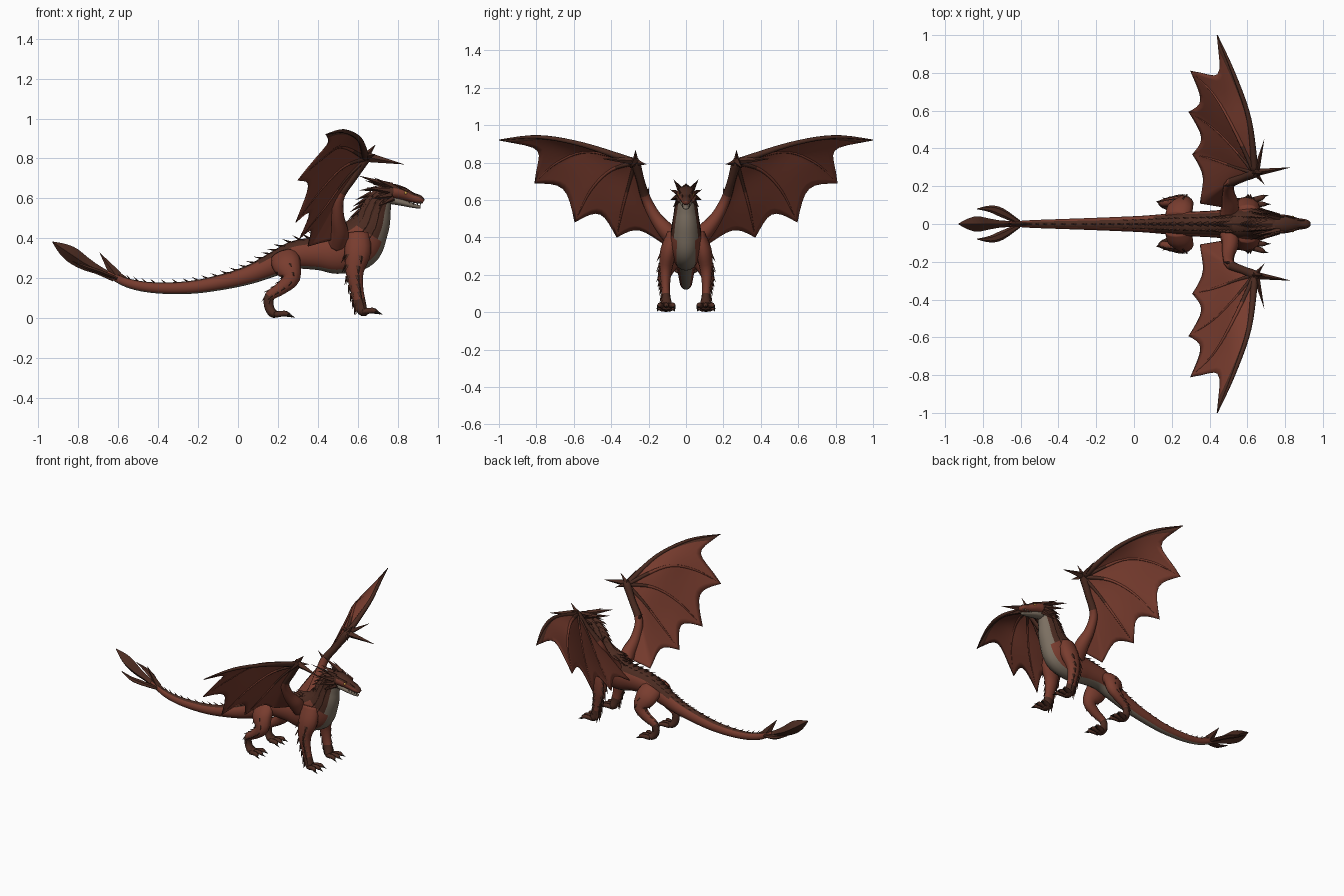
import bpy, bmesh, math
from mathutils import Vector

cube = bpy.data.objects.get("Cube")
if cube:
    bpy.data.objects.remove(cube)

RED, DARK, BELLY, CLAW, EYE = range(5)


def material(name, rgb):
    mat = bpy.data.materials.new(name)
    mat.use_nodes = True
    mat.diffuse_color = (*rgb, 1)
    mat.node_tree.nodes["Principled BSDF"].inputs["Base Color"].default_value = (*rgb, 1)
    return mat


MATS = [material("red_scales", (.19, .046, .028)), material("dark_scales", (.07, .024, .015)),
        material("belly_plates", (.2, .16, .12)), material("claw_black", (.02, .014, .01)),
        material("eye_amber", (.6, .35, .06))]


def finish(name, bm, mirror=False, smooth=True):
    """Turn a bmesh into an object, optionally mirrored across the body."""
    bmesh.ops.recalc_face_normals(bm, faces=bm.faces)
    for face in bm.faces:
        face.smooth = smooth
    mesh = bpy.data.meshes.new(name)
    bm.to_mesh(mesh)
    bm.free()
    for mat in MATS:
        mesh.materials.append(mat)
    obj = bpy.data.objects.new(name, mesh)
    bpy.context.collection.objects.link(obj)
    if mirror:
        mod = obj.modifiers.new("mirror", "MIRROR")
        mod.use_axis = (False, True, False)
        mod.use_mirror_merge = False
    return obj


def resample(pts, n):
    """Catmull-Rom through tuples of any length, n steps per span."""
    pts = [Vector(p) for p in pts]
    out = []
    for i in range(len(pts) - 1):
        a, b, c, d = pts[max(i - 1, 0)], pts[i], pts[i + 1], pts[min(i + 2, len(pts) - 1)]
        for k in range(n):
            t = k / n
            out.append(b + (c - a) * (t / 2) + (a * 2 - b * 5 + c * 4 - d) * (t * t / 2)
                       + (b * 3 - a - c * 3 + d) * (t ** 3 / 2))
    return out + [pts[-1]]


def frames(stations, n, ref="Y"):
    """Centre, tangent, side, up and two radii along a path."""
    pts = resample(stations, n)
    axis = Vector((0, 1, 0)) if ref == "Y" else Vector((1, 0, 0))
    out = []
    for i, p in enumerate(pts):
        t = (pts[min(i + 1, len(pts) - 1)] - pts[max(i - 1, 0)]).to_3d().normalized()
        side = (axis - t * axis.dot(t)).normalized()
        out.append((p.to_3d(), t, side, t.cross(side), p[3], p[-1]))
    return out


def skin(bm, path, seg, pick):
    """Loft rings over a path; pick(centre, sine of ring angle) gives the colour."""
    rings = []
    for c, t, side, up, ra, rb in path:
        angles = [math.tau * j / seg for j in range(seg)]
        rings.append([bm.verts.new(c + side * ra * math.cos(a) + up * rb * math.sin(a)) for a in angles])
    for i in range(len(rings) - 1):
        for j in range(seg):
            k = (j + 1) % seg
            face = bm.faces.new((rings[i][j], rings[i][k], rings[i + 1][k], rings[i + 1][j]))
            face.material_index = pick(path[i][0], math.sin(math.tau * (j + .5) / seg))
    for ring, c in ((rings[0], path[0][0]), (rings[-1], path[-1][0])):
        bm.faces.new(ring).material_index = pick(c, 0)


def spike(bm, base, tip, side, width, thick, mat=DARK):
    """Four sided blade from base to tip."""
    base, tip = Vector(base), Vector(tip)
    axis = (tip - base).normalized()
    side = Vector(side)
    side = (side - axis * side.dot(axis)).normalized()
    other = axis.cross(side)
    ring = [bm.verts.new(base + v) for v in (side * width, other * thick, side * -width, other * -thick)]
    apex = bm.verts.new(tip)
    faces = [bm.faces.new((ring[i], ring[(i + 1) % 4], apex)) for i in range(4)] + [bm.faces.new(ring)]
    for face in faces:
        face.material_index = mat


def scale_on(bm, frame, angle, length, way=-1, lift=.6):
    """Pointed scale rooted on a lofted surface, swept along the path."""
    c, t, side, up, ra, rb = frame
    a = math.radians(angle)
    out = side * math.cos(a) + up * math.sin(a)
    base = c + side * ra * .93 * math.cos(a) + up * rb * .93 * math.sin(a)
    spike(bm, base, base + (t * way + out * lift).normalized() * length, t.cross(out), length * .28, length * .14)


# Body, tail and neck
def body_colour(c, s):
    if s < -.8:
        return BELLY
    if c.x > .6 and c.z > .42:
        return DARK if s > -.6 else BELLY
    return DARK if s > (.5 if c.x > .1 else .85) else RED


body = frames([(-.66, 0, .225, .012, .014), (-.55, 0, .175, .02, .023), (-.42, 0, .152, .025, .027),
               (-.25, 0, .153, .031, .032), (-.1, 0, .176, .037, .038), (.05, 0, .215, .044, .047),
               (.18, 0, .27, .055, .06), (.28, 0, .315, .064, .07), (.4, 0, .325, .07, .085),
               (.5, 0, .33, .078, .11), (.6, 0, .375, .086, .13), (.665, 0, .46, .076, .095),
               (.695, 0, .55, .06, .074), (.73, 0, .615, .048, .052), (.78, 0, .635, .04, .036)], 6)
bm = bmesh.new()
skin(bm, body, 20, body_colour)
finish("body", bm)

# Spine crest and neck scales
bm = bmesh.new()
last = len(body) - 1
for i in range(6, last - 2, 2):
    u = i / last
    size = .03 + .075 * u ** 2
    scale_on(bm, body[i], 90, size, lift=.75)
    if u > .3:
        for off in (28, -28):
            scale_on(bm, body[i + 1], 90 + off, size * .75, lift=.45)
    if u > .7:
        for off in (52, 78, 104):
            for sign in (1, -1):
                scale_on(bm, body[i + (off == 78)], 90 + sign * off, size * .62, lift=.3)
finish("spine_and_neck_scales", bm, smooth=False)

# Head and lower jaw
bm = bmesh.new()
skull = frames([(.71, 0, .625, .035, .036), (.765, 0, .635, .05, .04), (.82, 0, .626, .046, .035),
                (.87, 0, .606, .031, .026), (.91, 0, .594, .025, .022), (.93, 0, .584, .014, .012)], 4)
skin(bm, skull, 14, lambda c, s: DARK if s > .6 or c.x < .77 else RED)
finish("head", bm)
bm = bmesh.new()
jaw = frames([(.76, 0, .595, .034, .024), (.82, 0, .58, .03, .018), (.88, 0, .563, .02, .012),
              (.915, 0, .556, .012, .008)], 3)
skin(bm, jaw, 10, lambda c, s: BELLY)
finish("lower_jaw", bm)

# Horns, brow spikes, cheek spikes and teeth
bm = bmesh.new()
for base, tip, w in (((.77, .03, .66), (.6, .07, .715), .02), ((.79, .035, .65), (.68, .065, .705), .016),
                     ((.76, .045, .635), (.64, .085, .655), .018), ((.77, .045, .615), (.67, .085, .6), .018),
                     ((.78, .04, .6), (.7, .07, .56), .015), ((.85, .03, .635), (.79, .045, .665), .012),
                     ((.9, .016, .61), (.86, .02, .635), .009)):
    spike(bm, base, tip, (0, .4, 1), w, w * .6)
for x in (.86, .88, .9, .915):
    spike(bm, (x, .018, .582), (x, .018, .56), (1, 0, 0), .004, .004, BELLY)
finish("horns_and_teeth", bm, True, False)
bm = bmesh.new()
bmesh.ops.create_uvsphere(bm, u_segments=10, v_segments=6, radius=.008)
for f in bm.faces:
    f.material_index = EYE
bmesh.ops.translate(bm, verts=bm.verts, vec=(.84, .036, .627))
finish("eyes", bm, True)

# Legs, each with toes, claws and edge scales
LEGS = {
    "front": ([(.6, .06, .42, .04, .06), (.6, .092, .33, .045, .066), (.585, .108, .235, .035, .046),
               (.595, .11, .15, .025, .033), (.61, .107, .08, .024, .03), (.625, .105, .035, .034, .026),
               (.65, .105, .03, .032, .014)], (.64, .105, .032)),
    "hind": ([(.23, .035, .31, .04, .07), (.245, .085, .265, .046, .072), (.265, .115, .2, .036, .046),
              (.215, .118, .148, .027, .032), (.16, .112, .11, .021, .026), (.155, .108, .06, .022, .024),
              (.175, .107, .024, .033, .022), (.205, .107, .02, .03, .014)], (.2, .107, .017)),
}
for name, (stations, paw) in LEGS.items():
    path = frames(stations, 4)
    bm = bmesh.new()
    skin(bm, path, 12, lambda c, s: DARK if c.z < .11 else RED)
    paw = Vector(paw)
    claws = bmesh.new()
    for spread in (-.034, 0, .034):
        knuckle = paw + Vector((.035, spread, .006))
        end = paw + Vector((.058 - abs(spread) * .3, spread * 1.25, -.003))
        skin(bm, frames([(*(paw + Vector((-.015, spread * .6, 0))), .015), (*knuckle, .014), (*end, .009)], 3),
             8, lambda c, s: DARK)
        spike(claws, end, end + Vector((.028, spread * .2, -.011)), (0, 1, 0), .007, .008, CLAW)
    finish(name + "_legs", bm, True)
    finish(name + "_claws", claws, True, False)
    bm = bmesh.new()
    for i in range(5, 18, 2):
        for angle in ((-90, -55, 20) if name == "front" else (-70, 15)):
            scale_on(bm, path[i], angle, .05 if name == "front" else .03, 1, .35)
    finish(name + "_leg_scales", bm, True, False)

# Wing bones fan out from the wrist
WRIST, ELBOW, SHOULDER = (.64, .27, .8), (.51, .215, .61), (.53, .08, .41)
FINGERS = [[WRIST, (.61, .55, .895), (.53, .79, .937), (.44, 1, .92)],
           [WRIST, (.52, .52, .86), (.42, .69, .8), (.3, .81, .69)],
           [WRIST, (.53, .4, .76), (.42, .51, .65), (.29, .595, .48)],
           [WRIST, (.54, .3, .7), (.43, .34, .55), (.31, .37, .4)],
           [WRIST, ELBOW, (.42, .16, .47), (.35, .11, .36)],
           [WRIST, ELBOW, (.52, .14, .5), SHOULDER]]
bm = bmesh.new()
for n, finger in enumerate(FINGERS[:4]):
    radii = (.02, .013, .01, .003) if n == 0 else (.014, .009, .007, .002)
    skin(bm, frames([(*p, r) for p, r in zip(finger, radii)], 5, "X"), 8,
         lambda c, s, n=n: DARK if n == 0 or c.y < .36 and c.z > .66 else RED)
arm = [(.5, .04, .37, .05), (.51, .1, .43, .046), (.5, .165, .51, .033), (*ELBOW, .026),
       (.58, .245, .71, .022), (*WRIST, .025), (.66, .28, .81, .012)]
skin(bm, frames(arm, 5), 10, lambda c, s: DARK if c.z > .62 else RED)
finish("wing_bones", bm, True)

# Wing membrane, scalloped between the finger tips
curves = [resample(f, 5) for f in FINGERS]
STEPS, ACROSS = 15, 8


def along(curve, t):
    x = min(t * STEPS, STEPS - 1e-4)
    return curve[int(x)].lerp(curve[int(x) + 1], x - int(x))


bm = bmesh.new()
for k in range(len(curves) - 1):
    sag = (.24, .17, .17, .15, 0)[k]
    grid = []
    for j in range(ACROSS + 1):
        f = j / ACROSS
        pull = 1 - sag * math.sin(math.pi * f) ** .8
        row = []
        for i in range(STEPS + 1):
            t = i / STEPS * pull
            p = along(curves[k], t).lerp(along(curves[k + 1], t), f)
            p.z += .06 * sag * math.sin(math.pi * f) * t
            row.append(bm.verts.new(p))
        grid.append(row)
    for j in range(ACROSS):
        for i in range(STEPS):
            face = bm.faces.new((grid[j][i], grid[j][i + 1], grid[j + 1][i + 1], grid[j + 1][i]))
            face.material_index = DARK if i < 2 or (k == 0 and j == 0) else RED
bmesh.ops.remove_doubles(bm, verts=bm.verts, dist=.0005)
membrane = finish("wing_membrane", bm, True)
thick = membrane.modifiers.new("thickness", "SOLIDIFY")
thick.thickness, thick.offset = .005, 0

# Wrist claws
bm = bmesh.new()
for base, tip, w in (((.63, .27, .81), (.835, .3, .77), .027), ((.65, .29, .81), (.69, .45, .82), .02),
                     ((.64, .27, .81), (.69, .27, .87), .02), ((.65, .26, .8), (.69, .21, .79), .016),
                     ((.52, .21, .61), (.47, .2, .67), .018)):
    spike(bm, base, tip, (0, 0, 1), w, w * .8)
finish("wrist_claws", bm, True, False)

# Tail blade with side fins and a top fin
bm = bmesh.new()
blade = frames([(-.62, 0, .2, .017, .018), (-.7, 0, .24, .018, .022), (-.77, 0, .275, .03, .034),
                (-.83, 0, .315, .041, .04), (-.88, 0, .348, .028, .028), (-.93, 0, .382, .002, .002)], 3)
skin(bm, blade, 4, lambda c, s: DARK)
for s in (1, -1):
    fin = frames([(-.61, s * .01, .2, .012, .01), (-.7, s * .06, .235, .024, .012),
                  (-.76, s * .08, .255, .018, .01), (-.83, s * .08, .285, .002, .002)], 3)
    skin(bm, fin, 6, lambda c, s: DARK)
spike(bm, (-.61, 0, .21), (-.695, 0, .33), (1, 0, 0), .03, .012)
spike(bm, (-.57, 0, .19), (-.64, 0, .26), (1, 0, 0), .02, .01)
finish("tail_blade", bm, smooth=False)
